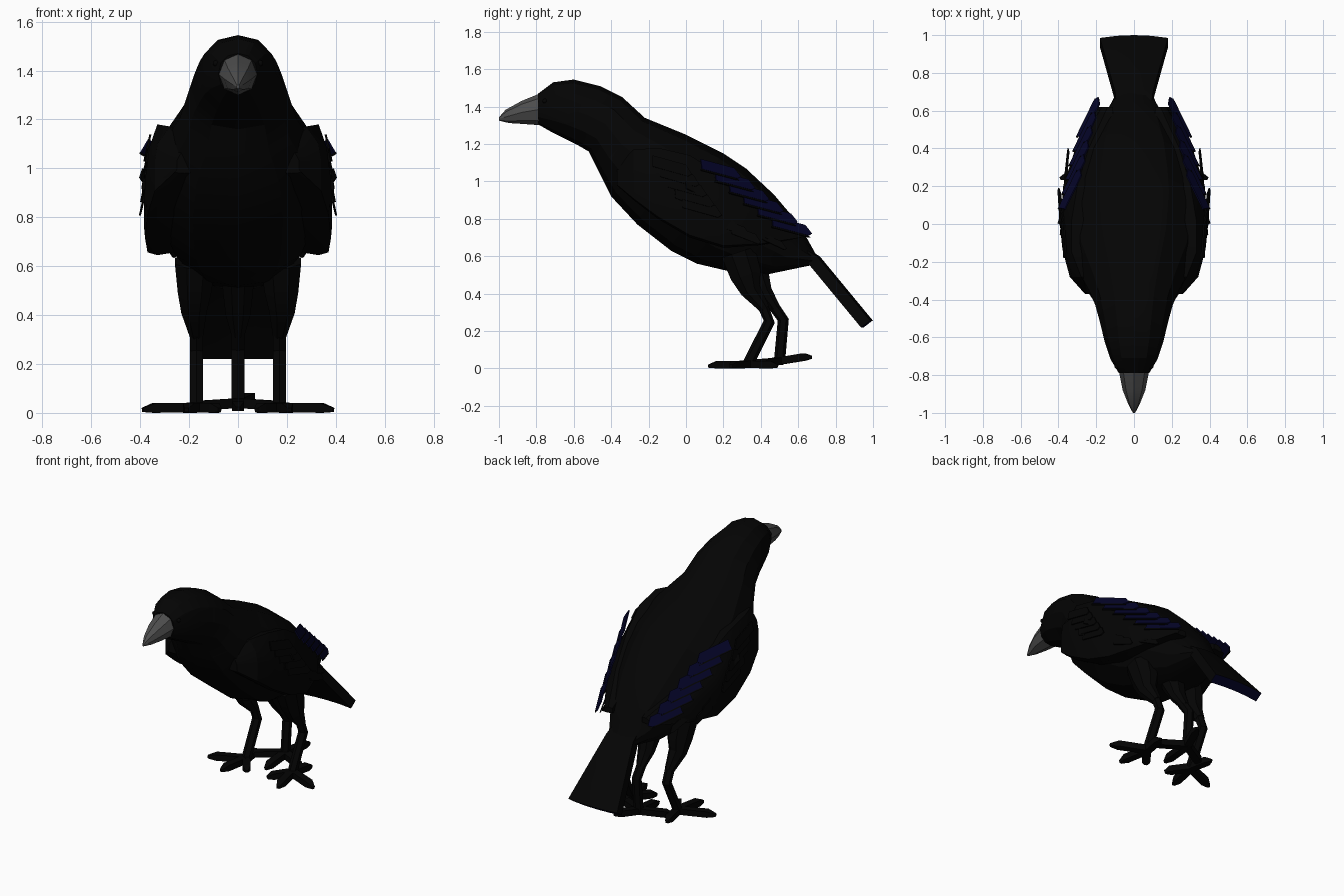
import bpy
import bmesh
import math
from mathutils import Vector

cube = bpy.data.objects.get("Cube")
if cube:
    bpy.data.objects.remove(cube, do_unlink=True)


def material(name, rgb):
    m = bpy.data.materials.new(name)
    m.use_nodes = True
    m.diffuse_color = (*rgb, 1)
    bsdf = next(n for n in m.node_tree.nodes if n.type == 'BSDF_PRINCIPLED')
    bsdf.inputs["Base Color"].default_value = (*rgb, 1)
    return m


BLACK = material("plumage black", (0.0012, 0.0012, 0.0012))
LEG = material("leg black", (0.001, 0.001, 0.001))
BLUE = material("feather blue", (0.0012, 0.0012, 0.021))
GREY = material("beak grey", (0.075, 0.075, 0.075))


def finish(name, bm, mats, angle=25):
    bmesh.ops.recalc_face_normals(bm, faces=bm.faces)
    mesh = bpy.data.meshes.new(name)
    bm.to_mesh(mesh)
    bm.free()
    for m in mats:
        mesh.materials.append(m)
    ob = bpy.data.objects.new(name, mesh)
    bpy.context.collection.objects.link(ob)
    bpy.ops.object.select_all(action='DESELECT')
    ob.select_set(True)
    bpy.context.view_layer.objects.active = ob
    bpy.ops.object.shade_smooth_by_angle(angle=math.radians(angle))


def add_loft(bm, rings, side=1):
    """Skin a row of equal rings and cap both ends; side=-1 mirrors in x."""
    rows = [[bm.verts.new((p[0] * side, p[1], p[2])) for p in r] for r in rings]
    n = len(rows[0])
    for a, b in zip(rows, rows[1:]):
        for i in range(n):
            j = (i + 1) % n
            bm.faces.new((a[i], a[j], b[j], b[i]))
    bm.faces.new(rows[0])
    return bm.faces.new(rows[-1])


def section(top_y, top_z, bot_y, bot_z, half, count, power):
    """Rounded cross-section spanning a top and a bottom point."""
    cy, cz = (top_y + bot_y) / 2, (top_z + bot_z) / 2
    ring = []
    for i in range(count):
        a = math.tau * i / count
        c, s = math.cos(a), math.sin(a)
        u = math.copysign(abs(c) ** power, c)
        v = math.copysign(abs(s) ** power, s)
        ring.append((half * u, cy + v * (top_y - cy), cz + v * (top_z - cz)))
    return ring


def add_tube(bm, points, sizes, side=1, sides=6):
    """Tapered limb through points; sizes are (width, depth) half-sizes."""
    pts = [Vector(p) for p in points]
    rings = []
    for k, p in enumerate(pts):
        t = (pts[min(k + 1, len(pts) - 1)] - pts[max(k - 1, 0)]).normalized()
        ref = Vector((1, 0, 0)) if abs(t.z) > 0.5 else t.cross(Vector((0, 0, 1)))
        u = (ref - t * ref.dot(t)).normalized()
        v = t.cross(u)
        w, d = sizes[k]
        rings.append([p + u * w * math.cos(math.tau * (i + .5) / sides)
                      + v * d * math.sin(math.tau * (i + .5) / sides)
                      for i in range(sides)])
    add_loft(bm, rings, side)


# Head and body: top y, top z, bottom y, bottom z, half width
BODY = [
    (-.79, 1.47, -.79, 1.305, .08), (-.71, 1.53, -.72, 1.265, .125),
    (-.60, 1.545, -.65, 1.23, .155), (-.46, 1.51, -.58, 1.195, .18),
    (-.34, 1.45, -.52, 1.16, .205), (-.22, 1.34, -.47, 1.06, .24),
    (0, 1.25, -.40, .92, .32), (.20, 1.15, -.26, .77, .35),
    (.32, 1.07, -.08, .63, .335), (.47, .93, .06, .56, .295),
    (.58, .80, .23, .52, .235), (.65, .69, .42, .50, .165),
    (.70, .60, .66, .55, .10)]
bm = bmesh.new()
add_loft(bm, [section(*s, 12, .92) for s in BODY])
finish("body", bm, [BLACK])

# Beak
BEAK = [(-.77, 1.475, -.77, 1.30, .082), (-.88, 1.43, -.88, 1.308, .06),
        (-.965, 1.383, -.945, 1.312, .03), (-1, 1.343, -1, 1.325, .006)]
bm = bmesh.new()
add_loft(bm, [section(*s, 8, 1) for s in BEAK])
finish("beak", bm, [GREY])

# Fanned tail with a blue end face
bm = bmesh.new()
tail = []
for y, z, half in ((.60, .66, .09), (.70, .60, .10), (.985, .255, .18)):
    upper = [(half * f, y + .015 * (1 - f * f), z)
             for f in (-1, -.5, 0, .5, 1)]
    lower = [(x, py - .05, pz - .035) for x, py, pz in reversed(upper)]
    tail.append(upper + lower)
add_loft(bm, tail).material_index = 1
finish("tail", bm, [BLACK, BLUE])

# Folded wing: y, top z, top x, middle x, bottom z, bottom x
WING = [(-.37, 1.08, .22, .25, .98, .22), (-.28, 1.17, .28, .34, .90, .30),
        (-.15, 1.18, .33, .375, .80, .33), (.02, 1.14, .33, .385, .70, .34),
        (.20, 1.03, .30, .375, .645, .33), (.40, .88, .24, .31, .66, .26),
        (.62, .74, .14, .17, .70, .15)]


def wing_ring(y, zt, xt, xm, zb, xb):
    h = zt - zb
    return [(xt, y, zt), (xm - .012, y, zt - .25 * h), (xm, y, zt - .5 * h),
            (xm, y, zt - .85 * h), (xb + .04, y, zb + .03 * h), (xb, y, zb),
            (.11, y, zb + .1 * h), (.11, y, zt - .1 * h)]


def add_feather_row(bm, start, end, count, along, across, length, width, side):
    """Thin pointed plates spaced from start to end."""
    start, end = Vector(start), Vector(end)
    along = Vector(along).normalized() * length
    across = Vector(across).normalized() * width
    out = along.cross(across).normalized() * .008
    shape = [(0, 0), (.85, 0), (1, .7), (.9, 1), (0, 1)]
    for i in range(count):
        root = start.lerp(end, i / (count - 1))
        base = [root + along * a + across * b for a, b in shape]
        add_loft(bm, [base, [p + out for p in base]], side)


for side, label in ((1, "left"), (-1, "right")):
    bm = bmesh.new()
    add_loft(bm, [wing_ring(*s) for s in WING], side)
    finish(label + "_wing", bm, [BLACK])

    # Blue flight feathers along the upper rear edge
    bm = bmesh.new()
    add_feather_row(bm, (.368, .08, 1.12), (.272, .46, .815), 6,
                    (-.44, .9, -.24), (.5, .1, -.85), .24, .062, side)
    finish(label + "_blue_feathers", bm, [BLUE])

    # Black feather edges between the blue ones, and stepped coverts
    bm = bmesh.new()
    add_feather_row(bm, (.40, .08, 1.068), (.304, .46, .763), 6,
                    (-.44, .9, -.24), (.5, .1, -.85), .235, .009, side)
    add_feather_row(bm, (.392, .00, 1.0), (.30, .38, .74), 6,
                    (-.28, .9, -.42), (.3, .1, -.9), .18, .04, side)
    add_feather_row(bm, (.388, -.06, .96), (.365, .24, .77), 6,
                    (-.10, .9, -.35), (.1, .1, -.95), .17, .05, side)
    add_feather_row(bm, (.362, -.18, 1.14), (.38, -.02, .92), 5,
                    (.06, .9, -.25), (.2, 0, -.95), .22, .06, side)
    finish(label + "_covert_feathers", bm, [BLACK])

    # Eye
    bm = bmesh.new()
    bmesh.ops.create_icosphere(bm, subdivisions=2, radius=.013)
    bmesh.ops.translate(bm, verts=bm.verts, vec=(.090 * side, -.755, 1.43))
    finish(label + "_eye", bm, [LEG], 60)


def build_leg(label, side, thigh, sizes, shin, toes):
    bm = bmesh.new()
    add_tube(bm, thigh, sizes, side, 8)
    finish(label + "_thigh", bm, [BLACK])
    bm = bmesh.new()
    add_tube(bm, shin, [(.03, .03)] * len(shin), side)
    ankle = Vector(shin[-1])
    for tip in toes:
        tip = Vector(tip)
        knuckle = ankle.lerp(tip, .78)
        knuckle.z += .006
        add_tube(bm, [ankle, knuckle, tip],
                 [(.032, .028), (.034, .028), (.012, .012)], side, 4)
    finish(label + "_foot", bm, [LEG])


# Outer legs
for side, label in ((1, "left"), (-1, "right")):
    build_leg(label, side,
              [(.175, .28, .62), (.178, .32, .50), (.18, .345, .42),
               (.17, .42, .32)],
              [(.09, .10), (.074, .09), (.056, .06), (.03, .03)],
              [(.17, .40, .36), (.17, .445, .25), (.17, .33, .022)],
              [(.39, .24, .012), (.21, .12, .012), (.075, .20, .012),
               (.20, .49, .012)])

# Centre leg, set further back
build_leg("centre", 1,
          [(0, .34, .60), (0, .38, .50), (0, .42, .41), (0, .48, .32)],
          [(.075, .09), (.066, .07), (.055, .045), (.028, .028)],
          [(0, .45, .36), (0, .52, .26), (0, .50, .04)],
          [(.19, .40, .02), (.0, .29, .015), (-.19, .40, .02), (.06, .67, .06)])
